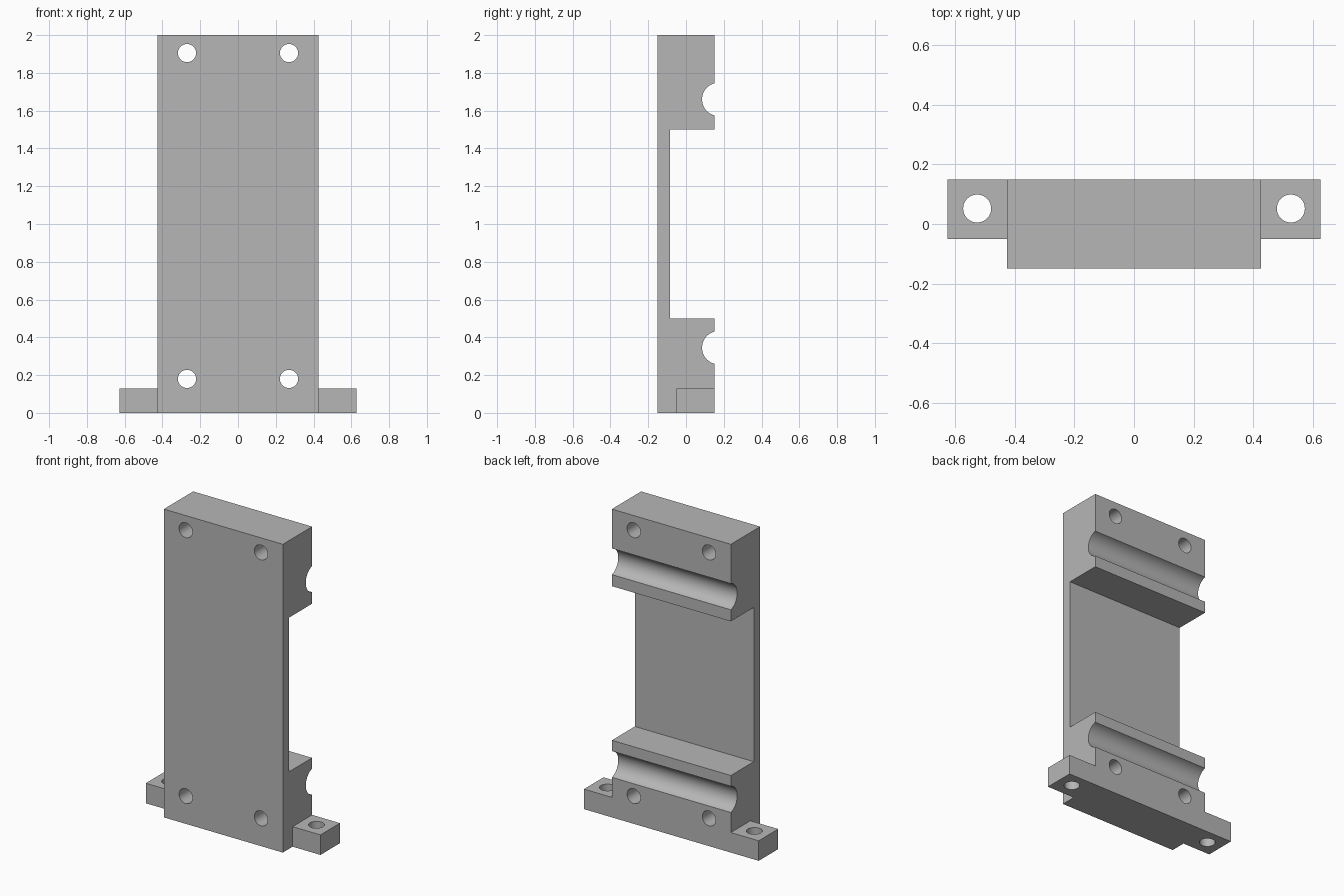
import bpy, bmesh, math
from mathutils import Matrix

cube = bpy.data.objects.get("Cube")
if cube:
    bpy.data.objects.remove(cube, do_unlink=True)

grey = bpy.data.materials.new("plain grey")
grey.use_nodes = True
colour = (0.47, 0.47, 0.47, 1)
grey.diffuse_color = colour
grey.node_tree.nodes["Principled BSDF"].inputs["Base Color"].default_value = colour

HALF_W, FRONT, BACK, WEB = 0.427, -0.15, 0.15, -0.085
GROOVE_R, GROOVE_Y = 0.088, 0.173


def new_object(name, bm):
    bmesh.ops.recalc_face_normals(bm, faces=bm.faces[:])
    mesh = bpy.data.meshes.new(name)
    bm.to_mesh(mesh)
    bm.free()
    mesh.materials.append(grey)
    obj = bpy.data.objects.new(name, mesh)
    bpy.context.collection.objects.link(obj)
    return obj


def groove(z):
    """Arc of the round channel, from its lower lip to its upper lip."""
    lip = math.acos((GROOVE_Y - BACK) / GROOVE_R)
    steps = 24
    for i in range(steps + 1):
        a = lip * (2 * i / steps - 1)
        yield (GROOVE_Y - GROOVE_R * math.cos(a), z + GROOVE_R * math.sin(a))


def cylinder(name, location, radius, axis):
    bm = bmesh.new()
    turn = Matrix.Rotation(math.pi / 2, 4, "X") if axis == "Y" else Matrix()
    bmesh.ops.create_cone(bm, cap_ends=True, segments=48, radius1=radius, radius2=radius,
                          depth=0.6, matrix=Matrix.Translation(location) @ turn)
    return new_object(name, bm)


def combine(target, other, operation):
    mod = target.modifiers.new(other.name, "BOOLEAN")
    mod.object, mod.operation, mod.solver = other, operation, "EXACT"
    bpy.context.view_layer.objects.active = target
    bpy.ops.object.modifier_apply(modifier=mod.name)
    bpy.data.objects.remove(other, do_unlink=True)


# Bracket body: side profile (y, z) extruded across the width
profile = [(FRONT, 0), (BACK, 0), *groove(0.345), (BACK, 0.5), (WEB, 0.5),
           (WEB, 1.5), (BACK, 1.5), *groove(1.66), (BACK, 2), (FRONT, 2)]
bm = bmesh.new()
side = bm.faces.new([bm.verts.new((-HALF_W, y, z)) for y, z in profile])
extruded = bmesh.ops.extrude_face_region(bm, geom=[side])["geom"]
bmesh.ops.translate(bm, vec=(2 * HALF_W, 0, 0),
                    verts=[v for v in extruded if isinstance(v, bmesh.types.BMVert)])
body = new_object("bracket_body", bm)

# Mounting bar whose ends form the two ears
bm = bmesh.new()
bmesh.ops.create_cube(bm, size=1, matrix=Matrix.Translation((0, 0.05, 0.065))
                      @ Matrix.Diagonal((1.254, 0.2, 0.13, 1)))
combine(body, new_object("mounting_ears", bm), "UNION")

# Screw holes through the body and ears
for x in (-1, 1):
    for z in (0.18, 1.905):
        combine(body, cylinder("screw_hole", (x * 0.27, 0, z), 0.048, "Y"), "DIFFERENCE")
    combine(body, cylinder("ear_hole", (x * 0.527, 0.052, 0), 0.047, "Z"), "DIFFERENCE")

# Smooth holes and channels, sharp block edges
bpy.ops.object.select_all(action="DESELECT")
body.select_set(True)
bpy.context.view_layer.objects.active = body
bpy.ops.object.shade_smooth_by_angle(angle=math.radians(30))
